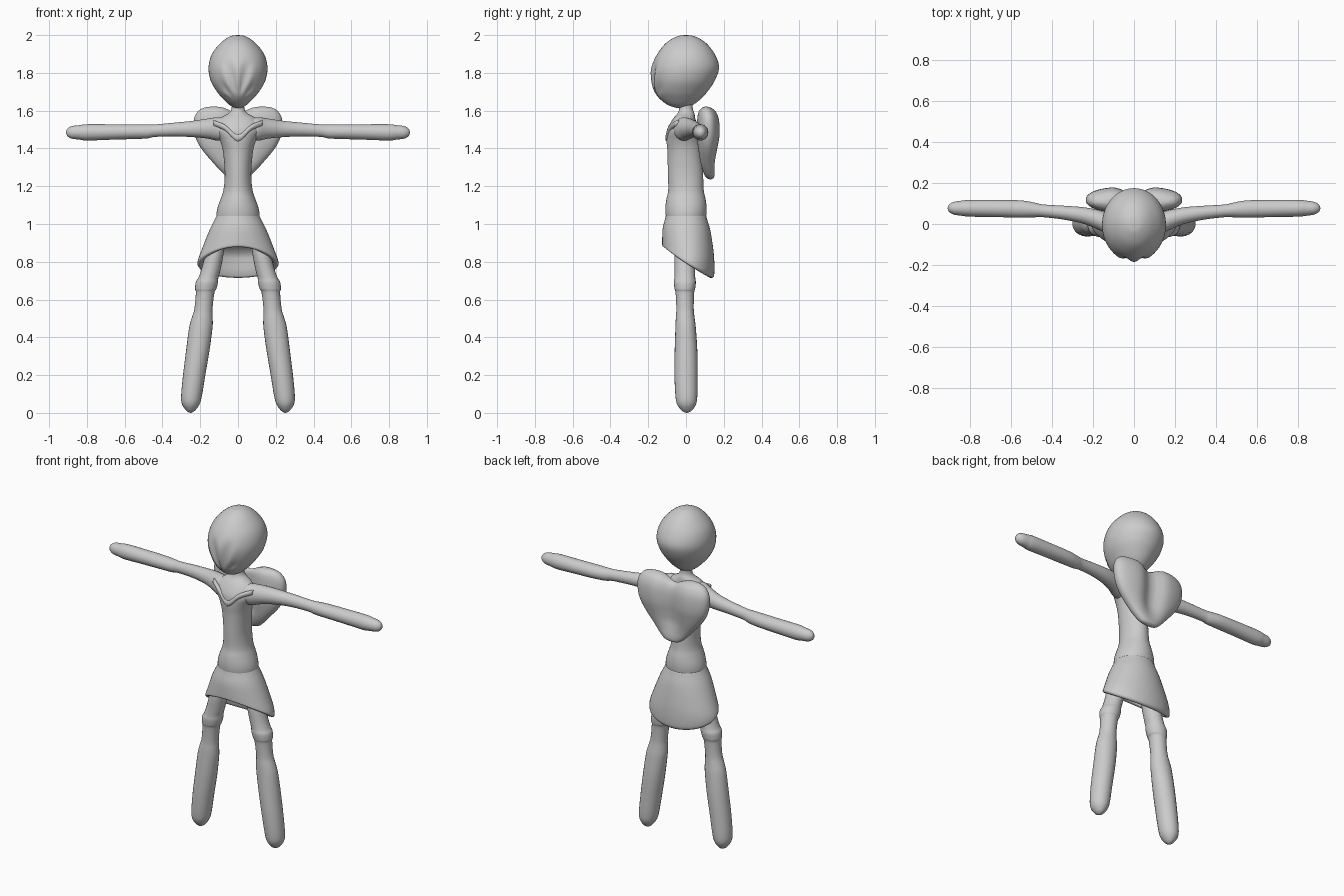
import bpy, bmesh, math
from math import sin, cos, pi, exp


def spline(rows, sub):
    """Catmull-Rom refinement of a list of rows."""
    out = []
    for i in range(len(rows) - 1):
        p0, p1 = rows[max(i - 1, 0)], rows[i]
        p2, p3 = rows[i + 1], rows[min(i + 2, len(rows) - 1)]
        for k in range(sub):
            t = k / sub
            out.append([0.5 * (2 * b + (c - a) * t + (2 * a - 5 * b + 4 * c - d) * t * t
                               + (3 * b - a - 3 * c + d) * t ** 3)
                        for a, b, c, d in zip(p0, p1, p2, p3)])
    return out + [list(rows[-1])]


def skin(name, rings):
    """Closed surface through equal-sized rings of points."""
    bm = bmesh.new()
    vs = [[bm.verts.new(p) for p in r] for r in rings]
    n = len(rings[0])
    for a, b in zip(vs, vs[1:]):
        for i in range(n):
            j = (i + 1) % n
            bm.faces.new((a[i], a[j], b[j], b[i]))
    bm.faces.new(vs[0])
    bm.faces.new(vs[-1])
    bmesh.ops.recalc_face_normals(bm, faces=bm.faces)
    me = bpy.data.meshes.new(name)
    bm.to_mesh(me)
    bm.free()
    me.shade_smooth()
    ob = bpy.data.objects.new(name, me)
    bpy.context.collection.objects.link(ob)
    return ob


def loft(name, rows, axis='z', n=32, sub=4, warp=None, power=1.0):
    """rows: centre x, y, z and two half-widths across the axis."""
    def sp(v):
        return math.copysign(abs(v) ** power, v)
    rings = []
    for x, y, z, a, b in spline(rows, sub):
        ring = []
        for i in range(n):
            c, s = sp(cos(2 * pi * i / n)), sp(sin(2 * pi * i / n))
            p = (x + a * c, y + b * s, z) if axis == 'z' else (x, y + a * c, z + b * s)
            ring.append(warp(p, y) if warp else p)
        rings.append(ring)
    return skin(name, rings)


# Head: egg with a rippled fringe over the face
def fringe(p, cy):
    x, y, z = p
    if y > -0.02:
        return p
    face = exp(-(x / 0.085) ** 4 - ((z - 1.77) / 0.085) ** 4) * min(1, (-0.02 - y) / 0.08)
    ang = math.atan2(x, max(z - 1.64, 0.03))
    return (x, y + face * (0.006 - 0.009 * cos(13 * ang)), z)


loft("head", [(0, 0, 2.0, .004, .004), (0, 0, 1.993, .042, .047), (0, 0, 1.96, .09, .104),
              (0, 0, 1.9, .138, .152), (0, -.003, 1.83, .156, .178), (0, -.014, 1.76, .145, .167),
              (0, -.026, 1.7, .111, .139), (0, -.03, 1.66, .077, .106), (0, -.03, 1.63, .045, .065),
              (0, -.025, 1.613, .012, .02)], n=64, sub=6, warp=fringe)

# Torso with neck, waist and belt
loft("torso", [(0, 0, 1.65, .035, .035), (0, 0, 1.61, .034, .036), (0, 0, 1.585, .052, .045),
               (0, -.01, 1.555, .1, .06), (0, -.015, 1.5, .12, .085), (0, -.013, 1.44, .094, .09),
               (0, -.008, 1.38, .079, .09), (0, -.003, 1.27, .07, .093), (0, 0, 1.18, .077, .094),
               (0, 0, 1.13, .093, .104), (0, 0, 1.09, .107, .109), (0, 0, 1.05, .114, .108),
               (0, 0, 1.0, .11, .1)], n=40)

# V-shaped collar ridge on the chest
loft("collar", [(-.13, -.045, 1.535, .012, .015), (-.07, -.078, 1.51, .016, .016),
                (0, -.094, 1.455, .016, .022), (.07, -.078, 1.51, .016, .016),
                (.13, -.045, 1.535, .012, .015)], axis='x', n=16)

# Skirt: flared shell, short at the front and long at the back, recessed underneath
PROFILE = spline([(1.055, .108, .104, 0), (1.03, .12, .11, 0), (.97, .15, .126, .002),
                  (.87, .19, .135, .009), (.8, .214, .138, .012), (.74, .214, .138, .012),
                  (.69, .195, .133, .012)], 6)


def skirt_point(th, t, inset=0.0):
    s = sin(th)
    bottom = .785 - .082 * s + .012 * (s * s)
    z = 1.055 + t * (bottom - 1.055)
    for p, q in zip(PROFILE, PROFILE[1:]):
        if q[0] <= z:
            k = (p[0] - z) / (p[0] - q[0])
            break
    rx, ry, cy = [p[i] + k * (q[i] - p[i]) for i in (1, 2, 3)]
    return ((rx - inset) * cos(th), cy + (ry - inset) * s, z)


N = 48
levels = [(i / 16, 0) for i in range(16)] + [(.975, .001), (1, .008), (1, .02), (.97, .028),
                                           (.85, .032), (.7, .034), (.6, .036)]
skin("skirt", [[skirt_point(2 * pi * i / N, t, d) for i in range(N)] for t, d in levels])


# Pack on the back: two lobes with a groove between them
def groove(p, cy):
    x, y, z = p
    g = exp(-(x / 0.06) ** 2)
    dip = max(0, min(1, (z - 1.45) / 0.17))
    return (x, cy + (y - cy) * (1 - 0.62 * g * min(1, max(0, (z - 1.24) / .12))),
            z - 0.035 * g * dip)


loft("back_pack", [(0, .105, 1.622, .12, .004), (0, .108, 1.618, .17, .025),
                   (0, .112, 1.598, .21, .05), (0, .117, 1.55, .234, .064),
                   (0, .118, 1.47, .228, .066), (0, .115, 1.4, .195, .058),
                   (0, .115, 1.32, .128, .046), (0, .122, 1.27, .082, .034),
                   (0, .128, 1.245, .05, .02), (0, .13, 1.236, .01, .004)],
     n=56, warp=groove, power=0.85)

ARM = [(.03, -.02, 1.505, .045, .05), (.1, -.01, 1.503, .055, .062), (.16, .015, 1.505, .05, .053),
       (.24, .04, 1.503, .041, .043), (.34, .055, 1.5, .034, .036), (.44, .064, 1.494, .031, .033),
       (.48, .068, 1.49, .035, .037), (.55, .073, 1.489, .042, .039), (.68, .076, 1.487, .042, .041),
       (.8, .077, 1.485, .041, .043), (.84, .077, 1.485, .037, .038), (.88, .077, 1.485, .031, .033),
       (.903, .077, 1.485, .018, .02), (.91, .077, 1.485, .003, .003)]
LEG = [(.115, 0, .92, .045, .05), (.125, -.005, .84, .048, .056), (.143, -.006, .76, .051, .054),
       (.157, -.006, .715, .053, .055), (.165, -.006, .69, .059, .058), (.171, -.006, .655, .056, .054),
       (.174, -.006, .635, .049, .049), (.183, -.005, .55, .048, .046), (.19, -.004, .5, .056, .05),
       (.197, -.002, .45, .062, .054), (.213, 0, .33, .062, .06), (.232, 0, .2, .059, .061),
       (.246, .002, .09, .055, .058), (.25, .003, .045, .046, .05), (.251, .004, .015, .026, .03),
       (.251, .004, .004, .012, .014), (.251, .004, 0, .002, .002)]

# Arms and legs on both sides
for side, sg in (("right", -1), ("left", 1)):
    loft(side + "_arm", [(sg * r[0], *r[1:]) for r in ARM], axis='x', n=24)
    loft(side + "_leg", [(sg * r[0], *r[1:]) for r in LEG], n=24)
